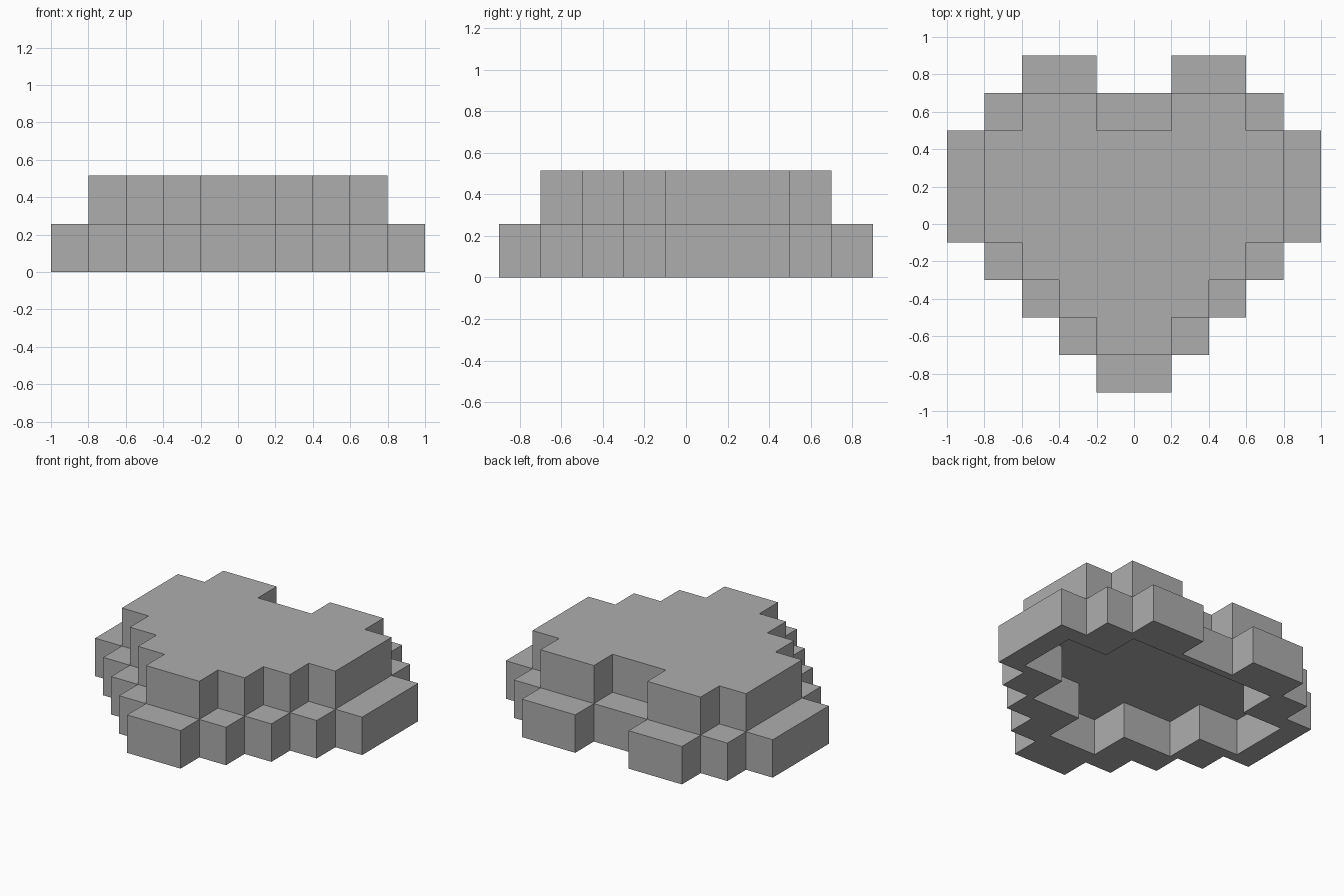
import bpy
import bmesh

cube = bpy.data.objects.get("Cube")
if cube:
    bpy.data.objects.remove(cube, do_unlink=True)

STEP_Z = 0.257
TOP_Z = 0.515

grey = bpy.data.materials.new("plain grey")
grey.use_nodes = True
colour = (0.42, 0.42, 0.42, 1)
grey.diffuse_color = colour
grey.node_tree.nodes["Principled BSDF"].inputs["Base Color"].default_value = colour


def stepped_prism(name, y, steps, z0, z1):
    """Extrude a mirrored staircase outline; each step is (half width, y at its end)."""
    half = []
    for x, y_end in steps:
        half += [(x, y), (x, y_end)]
        y = y_end
    outline = half + [(-px, py) for px, py in reversed(half)]
    bm = bmesh.new()
    base = bm.faces.new([bm.verts.new((px, py, z0)) for px, py in outline])
    ext = bmesh.ops.extrude_face_region(bm, geom=[base], use_keep_orig=True)
    top = [g for g in ext["geom"] if isinstance(g, bmesh.types.BMVert)]
    bmesh.ops.translate(bm, verts=top, vec=(0, 0, z1 - z0))
    bmesh.ops.recalc_face_normals(bm, faces=bm.faces)
    mesh = bpy.data.meshes.new(name)
    bm.to_mesh(mesh)
    bm.free()
    mesh.materials.append(grey)
    obj = bpy.data.objects.new(name, mesh)
    bpy.context.collection.objects.link(obj)
    return obj


# Wide lower layer of the blocky heart
lower = stepped_prism("lower_heart_layer", -0.9, [
    (0.2, -0.7), (0.4, -0.5), (0.6, -0.3), (0.8, -0.1),
    (1.0, 0.5), (0.8, 0.7), (0.6, 0.9), (0.2, 0.7)], 0, STEP_Z)

# Narrower upper layer
stepped_prism("upper_heart_layer", -0.7, [
    (0.2, -0.5), (0.4, -0.3), (0.6, -0.1),
    (0.8, 0.5), (0.6, 0.7), (0.2, 0.5)], STEP_Z, TOP_Z)

# Hollow cut into the underside
cutter = stepped_prism("underside_cutter", -0.59, [
    (0.18, -0.31), (0.55, -0.03), (0.85, 0.39), (0.55, 0.65)], -0.1, 0.245)
cutter.hide_render = True
cut = lower.modifiers.new("underside_hollow", "BOOLEAN")
cut.operation = "DIFFERENCE"
cut.solver = "EXACT"
cut.object = cutter
bpy.context.view_layer.objects.active = lower
bpy.ops.object.modifier_apply(modifier=cut.name)
bpy.data.objects.remove(cutter, do_unlink=True)
